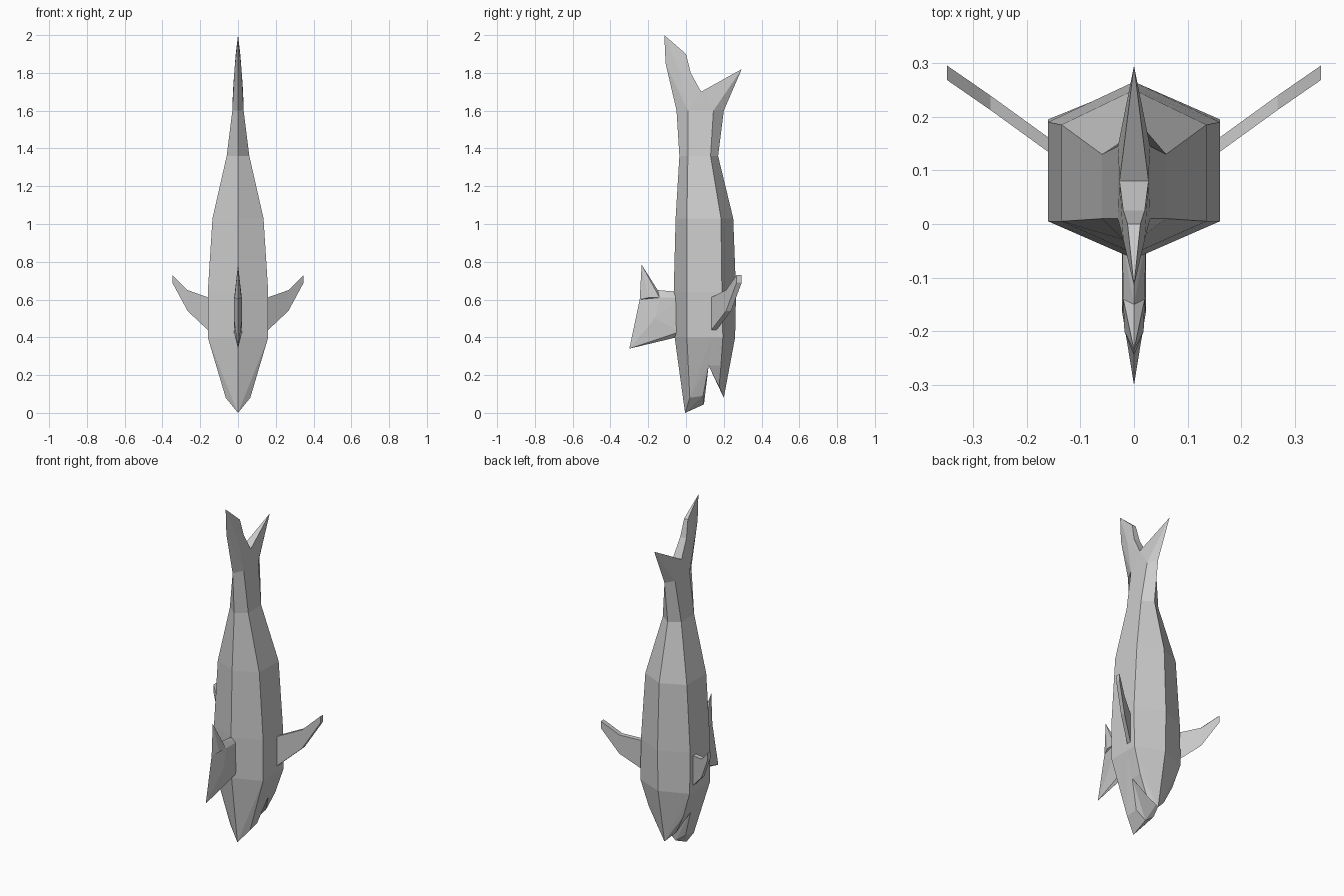
import bpy, bmesh


def finish(name, bm):
    bmesh.ops.recalc_face_normals(bm, faces=bm.faces[:])
    mesh = bpy.data.meshes.new(name)
    bm.to_mesh(mesh)
    bm.free()
    obj = bpy.data.objects.new(name, mesh)
    bpy.context.collection.objects.link(obj)
    return obj


def loft(name, rings):
    bm = bmesh.new()
    loops = [[bm.verts.new(p) for p in ring] for ring in rings]
    n = len(loops[0])
    for a, b in zip(loops, loops[1:]):
        for i in range(n):
            j = (i + 1) % n
            bm.faces.new((a[i], a[j], b[j], b[i]))
    bm.faces.new(loops[0])
    bm.faces.new(loops[-1])
    return finish(name, bm)


def hull(name, points):
    # Convex piece mirrored across the centre plane
    bm = bmesh.new()
    for x, y, z in points:
        for s in ((1, -1) if x else (1,)):
            bm.verts.new((s * x, y, z))
    res = bmesh.ops.convex_hull(bm, input=bm.verts[:])
    loose = [v for v in bm.verts if not v.link_faces]
    bmesh.ops.delete(bm, geom=loose, context='VERTS')
    return finish(name, bm)


# Six-sided trunk: z, half width, back ridge, upper edge, lower edge, belly ridge
sections = [
    (0.40, 0.16, -0.06, 0.005, 0.195, 0.26),
    (0.64, 0.16, -0.065, 0.005, 0.19, 0.265),
    (1.03, 0.135, -0.055, 0.005, 0.185, 0.25),
    (1.36, 0.06, -0.035, 0.01, 0.13, 0.17),
    (1.60, 0.03, -0.05, 0.01, 0.145, 0.20),
]
loft("body", [[(0, a, z), (w, b, z), (w, c, z), (0, d, z), (-w, c, z), (-w, b, z)]
              for z, w, a, b, c, d in sections])

# Head: snout above the open mouth, jaw below it
hull("snout", [(0, -0.06, 0.4), (0.16, 0.005, 0.4), (0.16, 0.135, 0.4),
               (0.113, 0.12, 0.25), (0.065, 0.02, 0.08), (0.06, 0.09, 0.09),
               (0, 0.095, 0.045), (0, -0.005, 0)])
hull("lower_jaw", [(0.16, 0.13, 0.4), (0.16, 0.195, 0.4), (0, 0.26, 0.4),
                   (0.113, 0.12, 0.25), (0.112, 0.185, 0.25), (0, 0.232, 0.27),
                   (0.06, 0.175, 0.14), (0, 0.2, 0.08)])

# Tail lobes
hull("tail_upper_base", [(0, -0.05, 1.6), (0.03, 0.01, 1.6), (0.03, 0.12, 1.6),
                         (0.027, 0.08, 1.7), (0.02, 0.025, 1.8),
                         (0.02, -0.03, 1.8), (0, -0.108, 1.85)])
hull("tail_upper_tip", [(0, -0.108, 1.85), (0.02, 0.025, 1.8), (0.02, -0.03, 1.8),
                        (0.012, 0, 1.9), (0, -0.115, 2.0)])
hull("tail_lower", [(0.03, 0.01, 1.6), (0.03, 0.145, 1.6), (0, 0.2, 1.6),
                    (0.027, 0.08, 1.7), (0, 0.295, 1.82)])

# Back fin: thick stem with a forward and a rear point
hull("dorsal_fin_stem", [(0.022, -0.03, 0.43), (0.022, -0.03, 0.61),
                         (0.022, -0.165, 0.5), (0.02, -0.14, 0.61),
                         (0, -0.245, 0.6), (0, -0.15, 0.65), (0, -0.03, 0.64)])
hull("dorsal_fin_front", [(0, -0.3, 0.34), (0, -0.05, 0.4), (0.022, -0.03, 0.43),
                          (0.022, -0.165, 0.5), (0, -0.245, 0.6)])
hull("dorsal_fin_rear", [(0, -0.235, 0.785), (0, -0.15, 0.65), (0.02, -0.14, 0.61),
                         (0.018, -0.2, 0.61), (0, -0.245, 0.6)])

# Side fins: x, y, low z, high z
fin = [(0.14, 0.12, 0.42, 0.605), (0.267, 0.212, 0.54, 0.65), (0.348, 0.268, 0.69, 0.73)]
for side, s in (("right", 1), ("left", -1)):
    loft("side_fin_" + side,
         [[(s * x, y, lo), (s * x, y, hi), (s * x, y + 0.027, hi), (s * x, y + 0.027, lo)]
          for x, y, lo, hi in fin])
